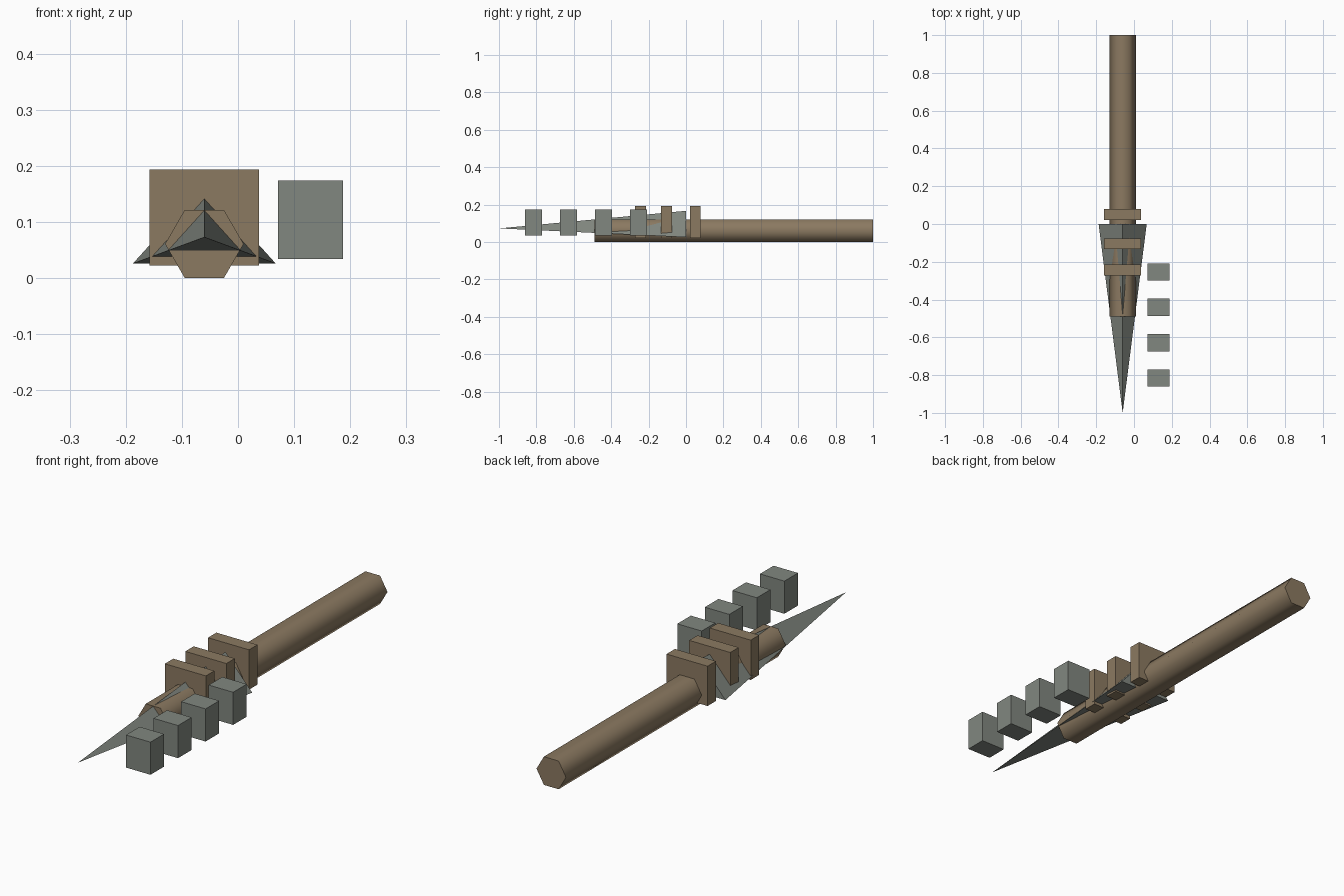
import bpy, math
from mathutils import Matrix, Vector

if "Cube" in bpy.data.objects:
    bpy.data.objects.remove(bpy.data.objects["Cube"], do_unlink=True)


def material(name, colour):
    mat = bpy.data.materials.new(name)
    mat.use_nodes = True
    mat.diffuse_color = colour
    mat.node_tree.nodes["Principled BSDF"].inputs["Base Color"].default_value = colour
    return mat


def finish(name, mat):
    obj = bpy.context.object
    obj.name = obj.data.name = name
    obj.data.materials.append(mat)
    return obj


def box(name, centre, size, mat):
    bpy.ops.mesh.primitive_cube_add(size=1, location=centre)
    obj = finish(name, mat)
    obj.data.transform(Matrix.Diagonal((*size, 1)))


wood = material("brown wood", (0.26, 0.193, 0.12, 1))
stone = material("grey stone", (0.22, 0.241, 0.214, 1))
AXIS_X = -0.06

# Six-sided shaft lying along y, flat side up, with rounded shading
y0, y1 = -0.49, 1.0
bpy.ops.mesh.primitive_cylinder_add(vertices=6, radius=0.07, depth=y1 - y0)
shaft = finish("shaft", wood)
shaft.data.transform(Matrix.Rotation(math.radians(90), 4, 'X')
                     @ Matrix.Rotation(math.radians(30), 4, 'Z'))
shaft.location = (AXIS_X, (y0 + y1) / 2, 0.061)
bpy.ops.object.shade_smooth_by_angle(angle=math.radians(65))

# Flattened three-sided point: ridge on top, flat underside
bpy.ops.mesh.primitive_cone_add(vertices=3, radius1=1, radius2=0, depth=1)
head = finish("spear_head", stone)
head.data.transform(Matrix.Diagonal((0.147, 1, 0.094, 1))
                    @ Matrix.Rotation(math.radians(90), 4, 'X'))
# Keep the ridge upward
base = [v.co for v in head.data.vertices if v.co.y > 0]
if max(c.z for c in base) < 0.08:
    head.data.transform(Matrix.Rotation(math.pi, 4, 'Y'))
head.location = (AXIS_X, -0.5, 0.073)

# Bindings around the shaft and head
for i, y in enumerate((0.05, -0.104, -0.243)):
    box(f"binding_{i + 1}", (AXIS_X, y, 0.108), (0.195, 0.057, 0.171), wood)

# Row of loose blocks beside the head
for i in range(4):
    box(f"side_block_{i + 1}", (0.129, -0.815 + i * 0.187, 0.104),
        (0.116, 0.092, 0.14), stone)
